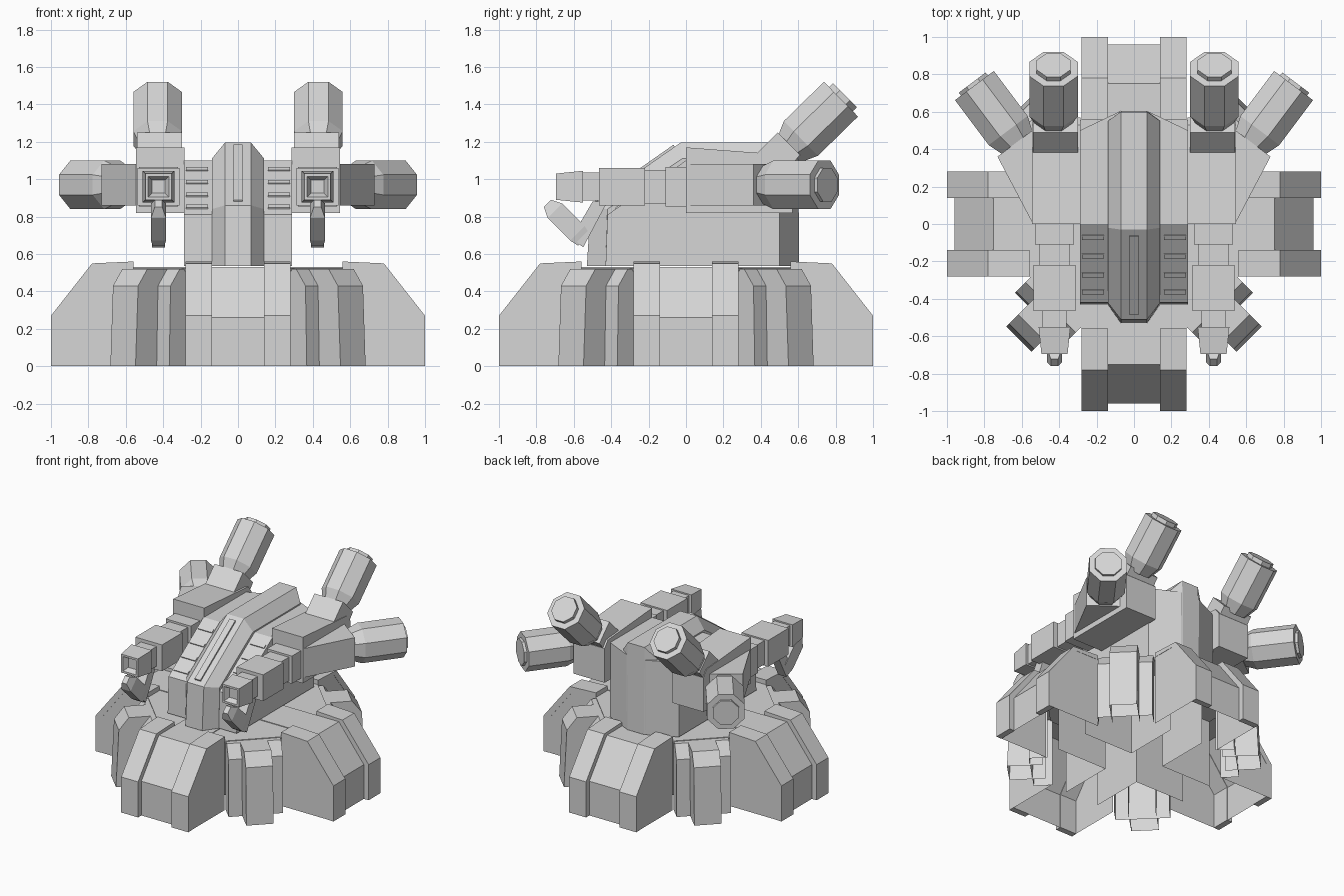
import bpy, bmesh, math
from mathutils import Matrix, Vector

if "Cube" in bpy.data.objects:
    bpy.data.objects.remove(bpy.data.objects["Cube"])

grey = bpy.data.materials.new("armour_grey")
grey.diffuse_color = (0.67, 0.67, 0.67, 1)
grey.use_nodes = True
grey.node_tree.nodes["Principled BSDF"].inputs["Base Color"].default_value = grey.diffuse_color


def loft(name, rings, m=Matrix(), drop=None):
    """Skin closed rings of points, cap both ends, optionally drop faces by a rule."""
    bm = bmesh.new()
    vs = [[bm.verts.new(p) for p in r] for r in rings]
    n = len(rings[0])
    for a, b in zip(vs, vs[1:]):
        for i in range(n):
            j = (i + 1) % n
            bm.faces.new((a[i], a[j], b[j], b[i]))
    bm.faces.new(vs[0])
    bm.faces.new(vs[-1])
    bmesh.ops.recalc_face_normals(bm, faces=bm.faces)
    if drop:
        gone = [f for f in bm.faces if drop(f)]
        bmesh.ops.delete(bm, geom=gone, context='FACES')
    bm.transform(m)
    if m.determinant() < 0:
        bmesh.ops.reverse_faces(bm, faces=bm.faces)
    me = bpy.data.meshes.new(name)
    bm.to_mesh(me)
    bm.free()
    me.materials.append(grey)
    ob = bpy.data.objects.new(name, me)
    bpy.context.collection.objects.link(ob)
    return ob


def side_prism(name, yz, x0, x1, m=Matrix(), drop=None):
    return loft(name, [[(x, y, z) for y, z in yz] for x in (x0, x1)], m, drop)


def plan_prism(name, xy, z0, z1, m=Matrix()):
    return loft(name, [[(x, y, z) for x, y in xy] for z in (z0, z1)], m)


def box_rings(name, cx, cz, steps, m=Matrix()):
    """Square section swept along y; steps are (y, half width, half height)."""
    return loft(name, [[(cx - w, y, cz - h), (cx + w, y, cz - h),
                        (cx + w, y, cz + h), (cx - w, y, cz + h)] for y, w, h in steps], m)


def octagon_gun(name, base, direction, steps, m=Matrix()):
    """Eight-sided barrel; steps are (distance, apothem)."""
    q = Vector(direction).to_track_quat('Z', 'Y')
    rings = []
    for d, a in steps:
        r = a / math.cos(math.pi / 8)
        rings.append([Vector(base) + q @ Vector((r * math.cos(t), r * math.sin(t), d))
                      for t in [math.pi / 8 + k * math.pi / 4 for k in range(8)]])
    return loft(name, rings, m)


def open_shell(*inner):
    """Rule for the hollow underside and the hidden ends of a leg."""
    def rule(f):
        return (all(v.co.z < 0.001 for v in f.verts)
                or any(all(abs(v.co.y + i) < 0.001 for v in f.verts) for i in inner))
    return rule


# Base: four large legs and four small diagonal legs, all hollow below
leg_core = [(-.14, 0), (-.56, 0), (-.56, .53), (-.14, .53)]
leg = [(-.56, 0), (-.96, 0), (-.96, .26), (-.75, .53), (-.56, .53)]
band = [(-1, 0), (-1, .27), (-.78, .55), (-.56, .56), (-.56, .525),
        (-.75, .525), (-.955, .26), (-.955, 0)]
diag_mid = [(-.62, 0), (-.87, 0), (-.85, .43), (-.78, .52), (-.62, .52)]
diag_wide = [(-.58, 0), (-.71, 0), (-.70, .43), (-.63, .52), (-.58, .52)]
for k in range(4):
    rot = Matrix.Rotation(k * math.pi / 2, 4, 'Z')
    side_prism("leg_core", leg_core, -.14, .14, rot, open_shell(.14, .56))
    side_prism("leg", leg, -.28, .28, rot, open_shell(.56))
    for s in (-1, 1):
        side_prism("leg_band", band, s * .14, s * .282, rot)
    rot = Matrix.Rotation((k + .5) * math.pi / 2, 4, 'Z')
    side_prism("small_leg", diag_wide, -.19, .19, rot, open_shell(.58))
    side_prism("small_leg_front", diag_mid, -.095, .095, rot, open_shell(.62))
plan_prism("base_deck", [(.28, -.56), (.56, -.28), (.56, .28), (.28, .56),
                         (-.28, .56), (-.56, .28), (-.56, -.28), (-.28, -.56)], .51, .525)

# Turret body: sloped front, chamfered rear
slope = [(-.43, .535), (-.42, .81), (0, 1.10), (.50, 1.10), (.50, .535)]
rear = [(-.43, .535), (-.42, .81), (0, 1.10), (.60, 1.10), (.60, .535)]
loft("turret_body", [[(x, y, z) for y, z in p] for x, p in
                     ((-.29, slope), (-.08, rear), (.08, rear), (.29, slope))])

# Central spine with bevelled edges
outer = [(-.43, .535), (-.42, .84), (-.02, 1.11), (.55, 1.11), (.57, .535)]
inner = [(-.53, .535), (-.51, .86), (-.03, 1.195), (.60, 1.195), (.605, .535)]
loft("spine", [[(x, y, z) for y, z in p] for x, p in
               ((-.14, outer), (-.07, inner), (.07, inner), (.14, outer))])

# Raised strip along the spine
strip = [(-.48, .875), (-.06, 1.17), (-.066, 1.185), (-.486, .89)]
side_prism("spine_strip", strip, -.024, .024)

for s in (-1, 1):
    m = Matrix.Diagonal((s, 1, 1, 1))
    # Vent bars on the sloped panels
    for y in (-.36, -.267, -.167, -.067):
        z = 1.10 + .69 * y
        side_prism("vent_bar", [(y - .012, z - .018), (y + .012, z),
                                (y + .006, z + .012), (y - .018, z - .004)], .16, .278, m)
    # Shoulder housing
    side_prism("shoulder", [(0, .82), (0, 1.17), (.53, 1.13), (.57, 1.08), (.57, .82)],
               .285, .545, m)
    # Angled wedge carrying the side gun
    plan_prism("side_mount", [(.50, 0), (.54, 0), (.73, .36), (.53, .51), (.50, .51)],
               .86, 1.08, m)
    octagon_gun("side_gun", (.613, .42, .97), (.60, .80, 0),
                [(0, .095), (.10, .13), (.40, .13), (.40, .09), (.42, .09)], m)
    # Rear upper gun on a tilted block
    side_prism("upper_mount", [(.36, 1.12), (.49, 1.25), (.61, 1.13), (.5, 1.0)],
               .30, .54, m)
    octagon_gun("upper_gun", (.43, .55, 1.155), (0, .715, .70),
                [(0, .09), (.09, .13), (.39, .13), (.39, .09), (.42, .09)], m)
    # Forward gun: stepped square barrel with a recessed muzzle
    box_rings("front_gun", .425, .96,
              [(.02, .105, .105), (-.11, .105, .105), (-.11, .08, .09), (-.22, .08, .09),
               (-.22, .112, .10), (-.465, .112, .10), (-.465, .065, .075), (-.55, .065, .075),
               (-.55, .085, .085), (-.695, .07, .07), (-.695, .055, .055),
               (-.66, .035, .035)], m)
    # Bent small gun hanging below the barrel
    side_prism("under_strut", [(-.50, .88), (-.42, .88), (-.55, .635), (-.61, .69)],
               .39, .46, m)
    q = Matrix.Translation((.425, -.56, .69)) @ Matrix.Rotation(math.radians(-45), 4, 'X')
    loft("under_gun", [[(x * w, y, z * w) for x, z in
                        ((-.04, -.055), (.04, -.055), (.04, .055), (-.04, .055))]
                       for y, w in ((.02, .8), (-.03, 1), (-.20, 1), (-.255, .5))], m @ q)
